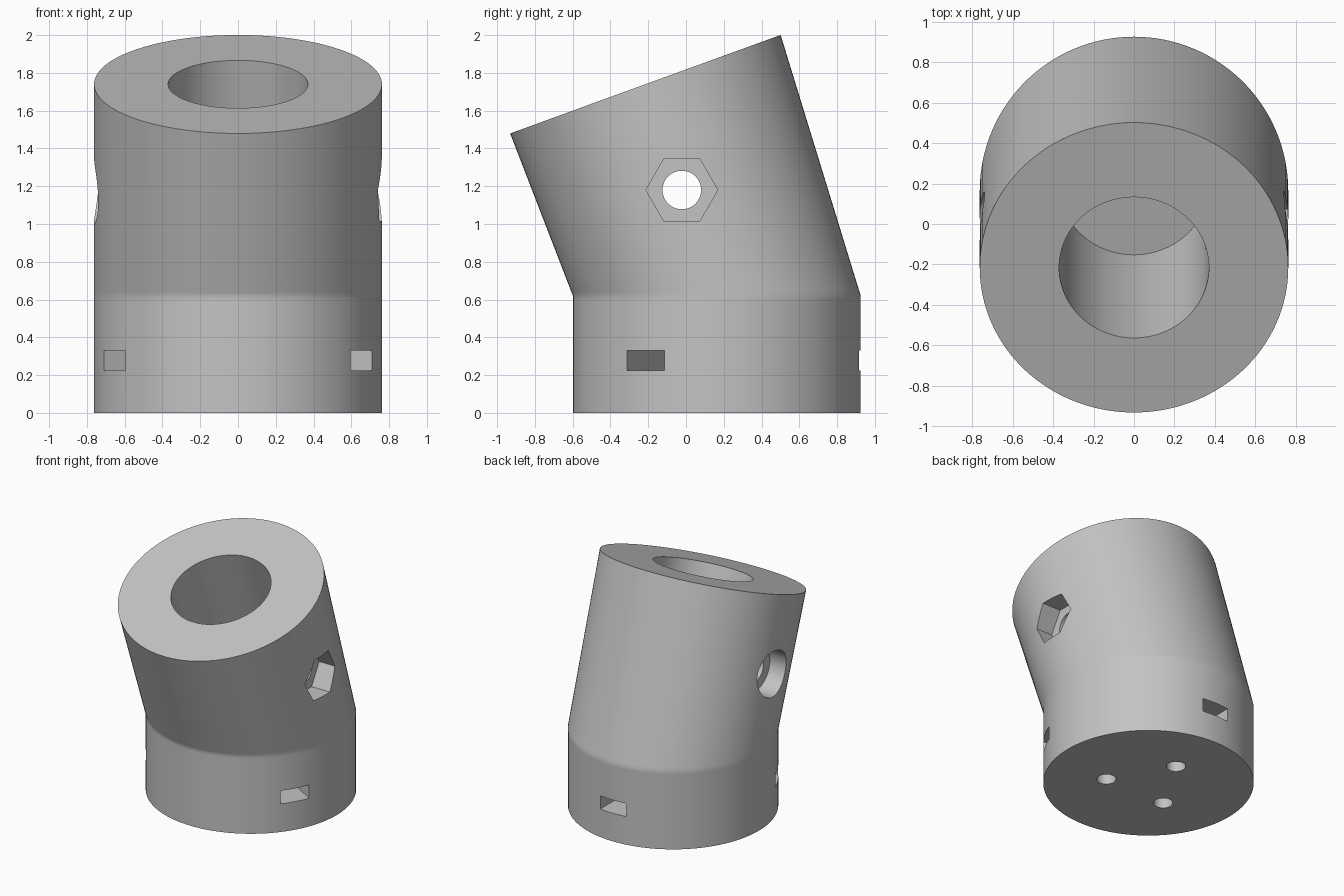
import bpy, bmesh
from math import sin, cos, pi, radians
from mathutils import Matrix, Vector

cube = bpy.data.objects.get("Cube")
if cube:
    bpy.data.objects.remove(cube, do_unlink=True)

# Main dimensions
RADIUS = 0.762
BASE_Y, BASE_H = 0.163, 0.62
TOP = Vector((0, -0.215, 1.74))
TILT = radians(20)
BOLT_Y, BOLT_Z = -0.022, 1.18
SEGMENTS = 128

grey = bpy.data.materials.new("plain grey")
grey.use_nodes = True
grey.diffuse_color = (0.55, 0.55, 0.55, 1)
grey.node_tree.nodes["Principled BSDF"].inputs["Base Color"].default_value = grey.diffuse_color


def ngon(sides, radius):
    return [(radius * cos(2 * pi * i / sides), radius * sin(2 * pi * i / sides))
            for i in range(sides)]


def skin(name, rings):
    """Join equal rings of points into a closed solid."""
    bm = bmesh.new()
    loops = [[bm.verts.new(p) for p in ring] for ring in rings]
    n = len(loops[0])
    for low, high in zip(loops, loops[1:]):
        for i in range(n):
            j = (i + 1) % n
            bm.faces.new((low[i], low[j], high[j], high[i]))
    bm.faces.new(loops[0][::-1])
    bm.faces.new(loops[-1])
    bmesh.ops.recalc_face_normals(bm, faces=bm.faces)
    mesh = bpy.data.meshes.new(name)
    bm.to_mesh(mesh)
    bm.free()
    mesh.materials.append(grey)
    obj = bpy.data.objects.new(name, mesh)
    bpy.context.collection.objects.link(obj)
    return obj


def prism(name, outline, start, end, matrix):
    return skin(name, [[matrix @ Vector((x, y, z)) for x, y in outline]
                       for z in (start, end)])


# Body: upright base lofted into a tilted top disc
circle = [Vector((x, y, 0)) for x, y in ngon(SEGMENTS, RADIUS)]
tilt = Matrix.Translation(TOP) @ Matrix.Rotation(TILT, 4, 'X')
bottom, shoulder = [[p + Vector((0, BASE_Y, z)) for p in circle] for z in (0, BASE_H)]
rim = [tilt @ p for p in circle]
rings = [bottom, [p - Vector((0, 0, 0.02)) for p in shoulder]]
rings += [[a.lerp(b, t) for a, b in zip(shoulder, rim)] for t in (0, 0.02, 1)]
body = skin("angled_socket_body", rings)

# Blind bore down the tilted axis
cutters = [prism("bore_cutter", ngon(96, 0.37), -1.2, 0.2, tilt)]

# Cross bolt: through hole, hexagonal nut pocket and round head pocket
across = Matrix(((0, 0, 1, 0), (1, 0, 0, BOLT_Y), (0, 1, 0, BOLT_Z), (0, 0, 0, 1)))
cutters += [
    prism("bolt_hole_cutter", ngon(48, 0.102), -1, 1, across),
    prism("nut_pocket_cutter", ngon(6, 0.19), 0.6, 1, across),
    prism("head_pocket_cutter", ngon(64, 0.18), -1, -0.6, across),
]

# Three base screws, each with a side slot for its nut
slot = [(0.177, 0), (0.244, -0.115), (1, -0.115), (1, 0.115), (0.244, 0.115)]
for angle in (-30, 90, 210):
    turn = Matrix.Translation((0, BASE_Y, 0)) @ Matrix.Rotation(radians(angle), 4, 'Z')
    cutters.append(prism("nut_slot_cutter", slot, 0.225, 0.33, turn))
    cutters.append(prism("screw_hole_cutter", ngon(32, 0.07), -0.1, 0.45,
                         turn @ Matrix.Translation((0.31, 0, 0))))

# Cut everything out, then bake the result
for cutter in cutters:
    cutter.hide_render = True
    mod = body.modifiers.new(cutter.name, 'BOOLEAN')
    mod.operation = 'DIFFERENCE'
    mod.solver = 'EXACT'
    mod.object = cutter
bpy.context.view_layer.update()
baked = bpy.data.meshes.new_from_object(
    body.evaluated_get(bpy.context.evaluated_depsgraph_get()))
body.modifiers.clear()
body.data = baked
baked.name = body.name
for cutter in cutters:
    bpy.data.objects.remove(cutter, do_unlink=True)

# Smooth round walls, crisp rims
for obj in bpy.context.selected_objects:
    obj.select_set(False)
body.select_set(True)
bpy.context.view_layer.objects.active = body
bpy.ops.object.shade_smooth_by_angle(angle=radians(30))
